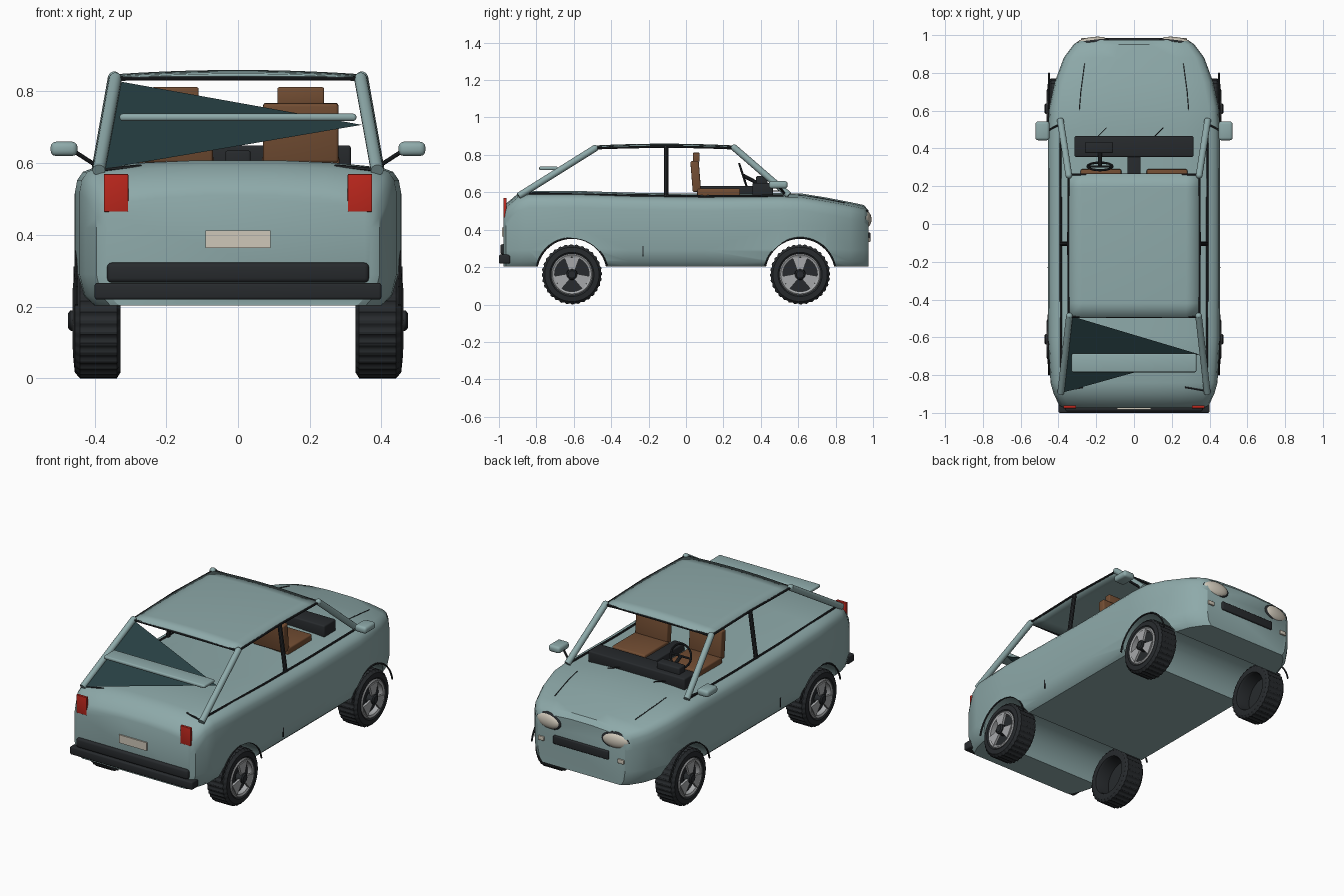
import bpy, bmesh
from math import sin, cos, pi, radians
from mathutils import Vector, Matrix

if "Cube" in bpy.data.objects:
    bpy.data.objects.remove(bpy.data.objects["Cube"])


def mat(name, *c):
    m = bpy.data.materials.new(name)
    m.diffuse_color = (*c, 1)
    m.use_nodes = True
    m.node_tree.nodes["Principled BSDF"].inputs["Base Color"].default_value = m.diffuse_color
    return m


PAINT = mat("paint", 0.27, 0.40, 0.40)
BLACK = mat("black", 0.02, 0.023, 0.026)
BROWN = mat("leather", 0.17, 0.075, 0.033)
RED = mat("red", 0.5, 0.02, 0.012)
CREAM = mat("cream", 0.62, 0.57, 0.48)
SILVER = mat("silver", 0.38, 0.39, 0.4)
GLASS = mat("glass", 0.02, 0.05, 0.055)


def finish(name, bm, m, smooth=True):
    bmesh.ops.recalc_face_normals(bm, faces=bm.faces)
    me = bpy.data.meshes.new(name)
    bm.to_mesh(me)
    bm.free()
    me.materials.append(m)
    ob = bpy.data.objects.new(name, me)
    bpy.context.collection.objects.link(ob)
    if smooth:
        shade(ob)
    return ob


def shade(ob):
    bpy.ops.object.select_all(action='DESELECT')
    ob.select_set(True)
    bpy.context.view_layer.objects.active = ob
    bpy.ops.object.shade_smooth_by_angle(angle=radians(35))


def box(name, c, s, m, bevel=0.0, tilt=0.0, spin=0.0):
    bm = bmesh.new()
    bmesh.ops.create_cube(bm, size=1)
    bmesh.ops.scale(bm, vec=s, verts=bm.verts)
    if bevel:
        bmesh.ops.bevel(bm, geom=bm.edges[:], offset=bevel, segments=3, profile=0.5, affect='EDGES')
    M = Matrix.Translation(c) @ Matrix.Rotation(spin, 4, 'Z') @ Matrix.Rotation(tilt, 4, 'X')
    bmesh.ops.transform(bm, matrix=M, verts=bm.verts)
    return finish(name, bm, m)


def tube(name, pts, r, m, seg=10):
    bm = bmesh.new()
    for a, b in zip(pts, pts[1:]):
        a, b = Vector(a), Vector(b)
        d = b - a
        M = Matrix.Translation((a + b) / 2) @ d.to_track_quat('Z', 'Y').to_matrix().to_4x4()
        bmesh.ops.create_cone(bm, cap_ends=True, segments=seg, radius1=r, radius2=r, depth=d.length, matrix=M)
    return finish(name, bm, m)


def lathe(name, profile, c, m, n=48, tread=0.0):
    # revolve a closed (x, radius) profile around the x axis
    bm = bmesh.new()
    rings = []
    for i in range(n):
        a = 2 * pi * i / n
        ring = []
        for x, r in profile:
            rr = r - (tread if r > 0.155 and (i // 2) % 2 else 0)
            ring.append(bm.verts.new((c[0] + x, c[1] + rr * cos(a), c[2] + rr * sin(a))))
        rings.append(ring)
    k = len(profile)
    for i in range(n):
        A, B = rings[i], rings[(i + 1) % n]
        for j in range(k):
            bm.faces.new((A[j], A[(j + 1) % k], B[(j + 1) % k], B[j]))
    return finish(name, bm, m)


# Body shell: lofted sections (y, half width, shoulder height)
stations = [(-0.975, .37, .49), (-0.962, .395, .52), (-0.9, .425, .572), (-0.84, .442, .588),
            (-0.6, .455, .588), (-0.3, .456, .578), (0.1, .456, .572), (0.5, .455, .576),
            (0.62, .448, .573), (0.75, .42, .552), (0.88, .372, .527), (0.95, .32, .512), (0.975, .285, .485)]
bm = bmesh.new()
rings = []
for y, w, t in stations:
    half = [(.90 * w, .203), (.965 * w, .23), (w, .29), (w, .42), (w, t - .07), (.985 * w, t - .035),
            (.95 * w, t - .012), (.88 * w, t), (.6 * w, t + .013), (.25 * w, t + .02)]
    pts = half + [(-x, z) for x, z in reversed(half)]
    rings.append([bm.verts.new((x, y, z)) for x, z in pts])
for A, B in zip(rings, rings[1:]):
    for i in range(len(A)):
        j = (i + 1) % len(A)
        bm.faces.new((A[i], A[j], B[j], B[i]))
bm.faces.new(rings[0])
bm.faces.new(rings[-1])
body = finish("body_shell", bm, PAINT, False)

# Wheel arch cutters run right through the body
for y in (-0.61, 0.61):
    bm = bmesh.new()
    M = Matrix.Translation((0, y, .165)) @ Matrix.Rotation(pi / 2, 4, 'Y')
    bmesh.ops.create_cone(bm, cap_ends=True, segments=48, radius1=.19, radius2=.19, depth=1.2, matrix=M)
    cut = finish("arch_cutter", bm, PAINT, False)
    cut.hide_render = True
    mod = body.modifiers.new("arch", 'BOOLEAN')
    mod.operation, mod.solver, mod.object = 'DIFFERENCE', 'EXACT', cut
    bpy.context.view_layer.objects.active = body
    bpy.ops.object.modifier_apply(modifier="arch")
    bpy.data.objects.remove(cut)
shade(body)

# Roof: gently crowned sheet
bm = bmesh.new()
bmesh.ops.create_grid(bm, x_segments=10, y_segments=10, size=1)
for v in bm.verts:
    u, w = v.co.x, v.co.y
    v.co = (u * .345, -.115 + w * .38, .838 + .01 * (1 - w * w) + .012 * (1 - u * u))
roof = finish("roof", bm, PAINT)
sol = roof.modifiers.new("thickness", 'SOLIDIFY')
sol.thickness = .01

# Torn rear window: one leftover triangle
bm = bmesh.new()
bm.faces.new([bm.verts.new(p) for p in ((-.325, -.49, .827), (.345, -.69, .707), (-.37, -.89, .585))])
finish("rear_glass", bm, GLASS, False)

box("spoiler", (0, -.735, .728), (.66, .1, .02), PAINT, .008)

# Rear and dashboard fittings
box("bumper_upper", (0, -.965, .295), (.73, .055, .055), BLACK, .012)
box("bumper_lower", (0, -.97, .243), (.80, .06, .047), BLACK, .008)
box("rear_plate", (0, -.977, .388), (.18, .012, .048), CREAM)
box("dashboard", (0, .41, .615), (.63, .11, .07), BLACK, .008)
box("instrument_hood", (-.185, .405, .66), (.15, .06, .055), BLACK, .008)
box("console", (0, .21, .61), (.07, .3, .05), BLACK, .006)
C = Vector((-.18, .305, .69))
tube("steering_wheel", [C + Vector((.066 * cos(a), -.02 * sin(a), .062 * sin(a)))
                        for a in [2 * pi * i / 24 for i in range(25)]], .006, BLACK, 8)
tube("steering_spoke", [C - Vector((.062, 0, 0)), C + Vector((.062, 0, 0))], .006, BLACK, 8)
tube("steering_column", [C, (-.18, .39, .645)], .01, BLACK)

# Front grille and roof cross rails
box("grille", (0, .977, .36), (.36, .018, .05), BLACK, .006)
tube("roof_rail_front", [(-.345, .262, .838), (.345, .262, .838)], .006, BLACK)
tube("roof_rail_rear", [(-.345, -.492, .836), (.345, -.492, .836)], .006, BLACK)
for x in (-.2, .1):
    tube("wiper", [(x, .455, .606), (x + .055, .51, .606)], .003, BLACK, 6)

for s in (-1, 1):
    # Pillars and trim
    for name, top, foot in (("front_pillar", (s * .345, .258, .838), (s * .39, .55, .585)),
                            ("rear_pillar", (s * .342, -.487, .835), (s * .388, -.895, .58))):
        tube(name, [top, foot], .018, PAINT, 14)
        for p in (top,):
            bm = bmesh.new()
            bmesh.ops.create_uvsphere(bm, u_segments=14, v_segments=8, radius=.018, matrix=Matrix.Translation(p))
            finish(name + "_cap", bm, PAINT)
    tube("centre_pillar", [(s * .345, -.105, .845), (s * .384, -.105, .575)], .012, BLACK)
    tube("roof_trim", [(s * .346, -.49, .836), (s * .348, -.1, .845), (s * .346, .26, .836)], .006, BLACK)
    tube("belt_trim", [(s * .385, -.84, .594), (s * .388, -.3, .582), (s * .388, .1, .578), (s * .39, .52, .582)],
         .006, BLACK)
    tube("rear_deck_trim", [(s * .27, -.865, .592), (s * .385, -.885, .582)], .005, BLACK, 6)
    tube("hood_seam", [(s * .29, .6, .586), (s * .282, .7, .572), (s * .262, .85, .544)], .0025, BLACK, 6)
    box("door_mark", (s * .456, -.23, .285), (.004, .006, .055), BLACK)

    # Wing mirrors
    box("mirror", (s * .485, .493, .64), (.075, .1, .04), PAINT, .015)
    tube("mirror_arm", [(s * .39, .53, .59), (s * .455, .495, .632)], .006, BLACK)

    # Lamps
    box("tail_light", (s * .34, -.968, .517), (.068, .016, .105), RED, .002)
    for name, rx, rz, d, y, m in (("headlight_rim", .088, .05, .016, .965, BLACK), ("headlight", .08, .043, .024, .966, CREAM)):
        bm = bmesh.new()
        bmesh.ops.create_uvsphere(bm, u_segments=32, v_segments=16, radius=1)
        M = (Matrix.Translation((s * .22, y, .455)) @ Matrix.Rotation(-s * .12, 4, 'Z')
             @ Matrix.Diagonal((rx, d, rz, 1)))
        bmesh.ops.transform(bm, matrix=M, verts=bm.verts)
        finish(name, bm, m)
    box("indicator", (s * .26, .976, .345), (.04, .016, .024), CREAM, .003)

    # Seats
    x = s * .175
    box("seat_cushion", (x, .175, .598), (.215, .23, .045), BROWN, .008)
    box("seat_back", (x, .052, .685), (.21, .045, .165), BROWN, .008, .08)
    box("headrest", (x, .055, .788), (.13, .036, .048), BROWN, .005)

    # Wheels
    for y in (-.61, .61):
        c = (0, y, .161)
        side = lambda prof: [(s * a, r) for a, r in prof]
        lathe("tyre", side([(.328, .112), (.328, .145), (.338, .161), (.44, .161), (.455, .145), (.458, .118),
                            (.45, .108), (.34, .106)]), c, BLACK, 128, .005)
        lathe("wheel_disc", side([(.415, .002), (.415, .108), (.425, .108), (.425, .002)]), c, BLACK)
        lathe("rim_ring", side([(.425, .092), (.425, .11), (.455, .11), (.46, .104), (.455, .092)]), c, SILVER)
        lathe("hub", side([(.43, .001), (.43, .03), (.468, .028), (.474, .02), (.474, .001)]), c, BLACK, 24)
        bm = bmesh.new()
        for k in range(3):
            a0 = radians(90 + 120 * k)
            outline = [(a0 - .65, .025), (a0 - .42, .1), (a0 + .42, .1), (a0 + .65, .025)]
            f = bm.faces.new([bm.verts.new((s * .448, y + r * cos(a), .161 + r * sin(a))) for a, r in outline])
            ext = bmesh.ops.extrude_face_region(bm, geom=[f])
            bmesh.ops.translate(bm, vec=(s * .014, 0, 0),
                                verts=[g for g in ext["geom"] if isinstance(g, bmesh.types.BMVert)])
        finish("wheel_spokes", bm, SILVER)
        tube("arch_lip", [(s * .45, y + .191 * cos(a), .165 + .191 * sin(a))
                          for a in [radians(12 + 156 * i / 20) for i in range(21)]], .005, BLACK, 6)
